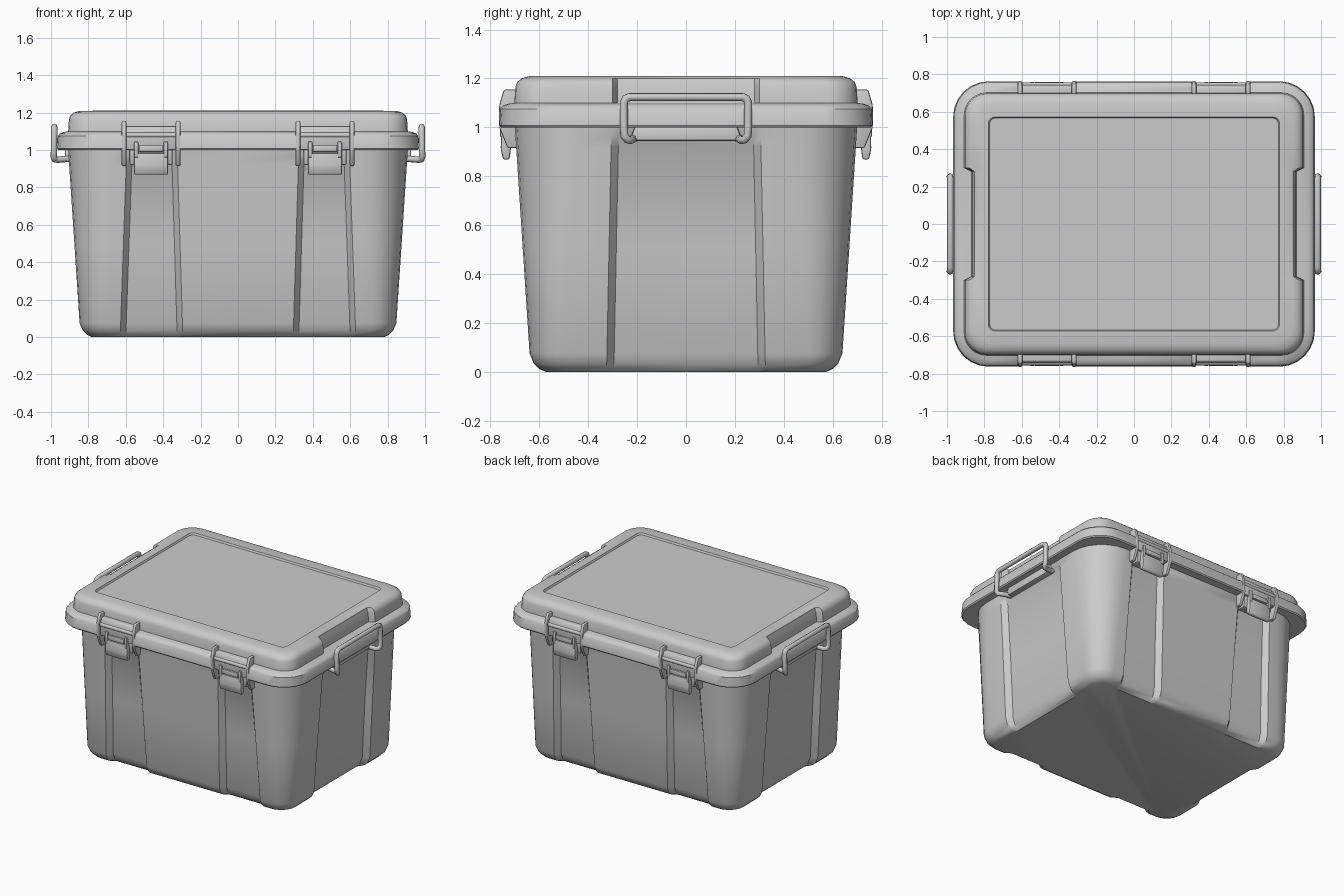
import bpy, bmesh, math

if "Cube" in bpy.data.objects:
    bpy.data.objects.remove(bpy.data.objects["Cube"])

plastic = bpy.data.materials.new("grey plastic")
plastic.diffuse_color = (0.6, 0.6, 0.6, 1)
plastic.use_nodes = True
plastic.node_tree.nodes["Principled BSDF"].inputs["Base Color"].default_value = plastic.diffuse_color


def finish(obj, angle=35):
    obj.data.materials.append(plastic)
    bpy.ops.object.select_all(action='DESELECT')
    obj.select_set(True)
    bpy.context.view_layer.objects.active = obj
    bpy.ops.object.shade_smooth_by_angle(angle=math.radians(angle))
    return obj


def outline(X, Y, r, front=0, side=0, a=0.32, b=0.6, c=0.3, n=6, s=0.03):
    """Rounded rectangle with two notches on the long sides and one on the short."""
    q = [(X - side, 0), (X - side, c - s), (X, c)]
    for i in range(n + 1):
        t = math.pi / 2 * i / n
        q.append((X - r + r * math.cos(t), Y - r + r * math.sin(t)))
    q += [(b, Y), (b - s, Y - front), (a + s, Y - front), (a, Y), (0, Y)]
    left = [(-x, y) for x, y in reversed(q[:-1])]
    top = q + left
    return top + [(x, -y) for x, y in reversed(top[1:-1])]


def loft(name, rings, angle=35):
    """Skin a stack of (z, outline) rings and cap both ends."""
    bm = bmesh.new()
    loops = [[bm.verts.new((x, y, z)) for x, y in pts] for z, pts in rings]
    for lo, hi in zip(loops, loops[1:]):
        k = len(lo)
        for i in range(k):
            j = (i + 1) % k
            bm.faces.new((lo[i], lo[j], hi[j], hi[i]))
    bm.faces.new(loops[0][::-1])
    bm.faces.new(loops[-1])
    bmesh.ops.recalc_face_normals(bm, faces=bm.faces)
    me = bpy.data.meshes.new(name)
    bm.to_mesh(me)
    bm.free()
    obj = bpy.data.objects.new(name, me)
    bpy.context.collection.objects.link(obj)
    return finish(obj, angle)


def prism(name, profile, x0, x1, bevel=0.008):
    """Extrude a (y, z) profile along x."""
    bm = bmesh.new()
    ends = [[bm.verts.new((x, y, z)) for y, z in profile] for x in (x0, x1)]
    k = len(profile)
    for i in range(k):
        j = (i + 1) % k
        bm.faces.new((ends[0][i], ends[0][j], ends[1][j], ends[1][i]))
    bm.faces.new(ends[0])
    bm.faces.new(ends[1])
    bmesh.ops.recalc_face_normals(bm, faces=bm.faces)
    if bevel:
        bmesh.ops.bevel(bm, geom=bm.edges[:], offset=bevel, segments=2,
                        affect='EDGES', profile=0.5)
    me = bpy.data.meshes.new(name)
    bm.to_mesh(me)
    bm.free()
    obj = bpy.data.objects.new(name, me)
    bpy.context.collection.objects.link(obj)
    return finish(obj, 40)


def box(y0, y1, z0, z1):
    return [(y0, z0), (y1, z0), (y1, z1), (y0, z1)]


def tube(name, pts, radius):
    cu = bpy.data.curves.new(name, 'CURVE')
    cu.dimensions = '3D'
    cu.bevel_depth = radius
    cu.bevel_resolution = 2
    cu.use_fill_caps = True
    sp = cu.splines.new('POLY')
    sp.points.add(len(pts) - 1)
    for p, co in zip(sp.points, pts):
        p.co = (*co, 1)
    obj = bpy.data.objects.new(name, cu)
    bpy.context.collection.objects.link(obj)
    bpy.ops.object.select_all(action='DESELECT')
    obj.select_set(True)
    bpy.context.view_layer.objects.active = obj
    bpy.ops.object.convert(target='MESH')
    return finish(bpy.context.object, 50)


# Tapered tub: corner pillars and centre panels stand proud of the recesses
def tub_ring(z, inset=0, d=0.04):
    t = z
    return (z, outline(0.842 + 0.066 * t - inset, 0.635 + 0.065 * t - inset,
                       0.13 + 0.12 * t - inset * 0.5, d, d,
                       0.295 + 0.03 * t, 0.63 - 0.035 * t, 0.325 - 0.02 * t))


loft("tub", [tub_ring(0, 0.06, 0.02), tub_ring(0.012, 0.036, 0.03),
             tub_ring(0.035, 0.014), tub_ring(0.075), tub_ring(0.5),
             tub_ring(0.92, 0, 0.035), tub_ring(0.965, 0, 0.01), tub_ring(1.01, 0, 0)])


# Lid: outer rim, raised top with hand notches on the ends, sunk centre panel
def rim(z, inset):
    return (z, outline(0.967 - inset, 0.763 - inset, 0.19, 0.022, 0, 0.33, 0.61, 0.3, s=0.006))


def top(z, inset, side=0.04, r=0.12):
    return (z, outline(0.908 - inset, 0.702 - inset, r, 0, side, 0.33, 0.61, 0.3, s=0.02))


loft("lid", [rim(1.0, 0.07), rim(1.0, 0.006), rim(1.008, 0), rim(1.075, 0.004),
             rim(1.088, 0.014), rim(1.096, 0.035), top(1.1, 0.0), top(1.165, 0.004),
             top(1.185, 0.012), top(1.2, 0.03, 0.025), top(1.209, 0.06, 0.01),
             top(1.21, 0.13, 0, 0.035), top(1.197, 0.136, 0, 0.032)])

# Latches: two per long side
for sy, face in ((-1, "front"), (1, "back")):
    for cx, hand in ((-0.465, "left"), (0.465, "right")):
        def part(name, prof, x0, x1, bevel=0.008):
            prism(f"{face}_{hand}_{name}", [(sy * y, z) for y, z in prof],
                  cx + x0, cx + x1, bevel)
        cheek = [(0.67, 0.915), (0.73, 0.915), (0.764, 1.0), (0.764, 1.09),
                 (0.745, 1.155), (0.69, 1.155)]
        part("latch_cheek_a", cheek, -0.157, -0.132)
        part("latch_cheek_b", cheek, 0.132, 0.157)
        part("latch_block", [(0.66, 1.0), (0.748, 1.0), (0.748, 1.08), (0.735, 1.125),
                             (0.66, 1.125)], -0.14, 0.14)
        part("latch_shoulder", [(0.66, 0.92), (0.725, 0.92), (0.735, 1.01), (0.66, 1.01)],
             -0.115, 0.115)
        part("latch_flap", [(0.722, 0.868), (0.748, 0.868), (0.758, 0.91), (0.756, 0.985),
                            (0.70, 0.985), (0.715, 0.92)], -0.09, 0.09)
        for x in (-0.09, 0.068):
            part("latch_arm", box(0.72, 0.76, 0.96, 1.045), x, x + 0.022, 0.005)
        part("latch_bar", box(0.735, 0.76, 0.99, 1.025), -0.065, 0.065, 0.006)
        tube(f"{face}_{hand}_latch_pin",
             [(cx - 0.14, sy * 0.742, 1.08), (cx + 0.14, sy * 0.742, 1.08)], 0.014)

# Carry handles: wire bail whose feet turn into the tub, with a mounting ledge
for sx, hand in ((-1, "left"), (1, "right")):
    half = [(0.89, 0.215, 0.955), (0.965, 0.225, 0.948), (0.981, 0.24, 0.95),
            (0.985, 0.252, 0.965), (0.984, 0.254, 1.0), (0.982, 0.254, 1.1),
            (0.982, 0.247, 1.117), (0.982, 0.23, 1.124)]
    path = half + [(x, -y, z) for x, y, z in reversed(half)]
    tube(f"{hand}_handle", [(sx * x, y, z) for x, y, z in path], 0.017)
    ledge = prism(f"{hand}_handle_ledge",
                  [(-0.23, 0.945), (0.23, 0.945), (0.21, 1.002), (-0.21, 1.002)],
                  sx * 0.86, sx * 0.925)
